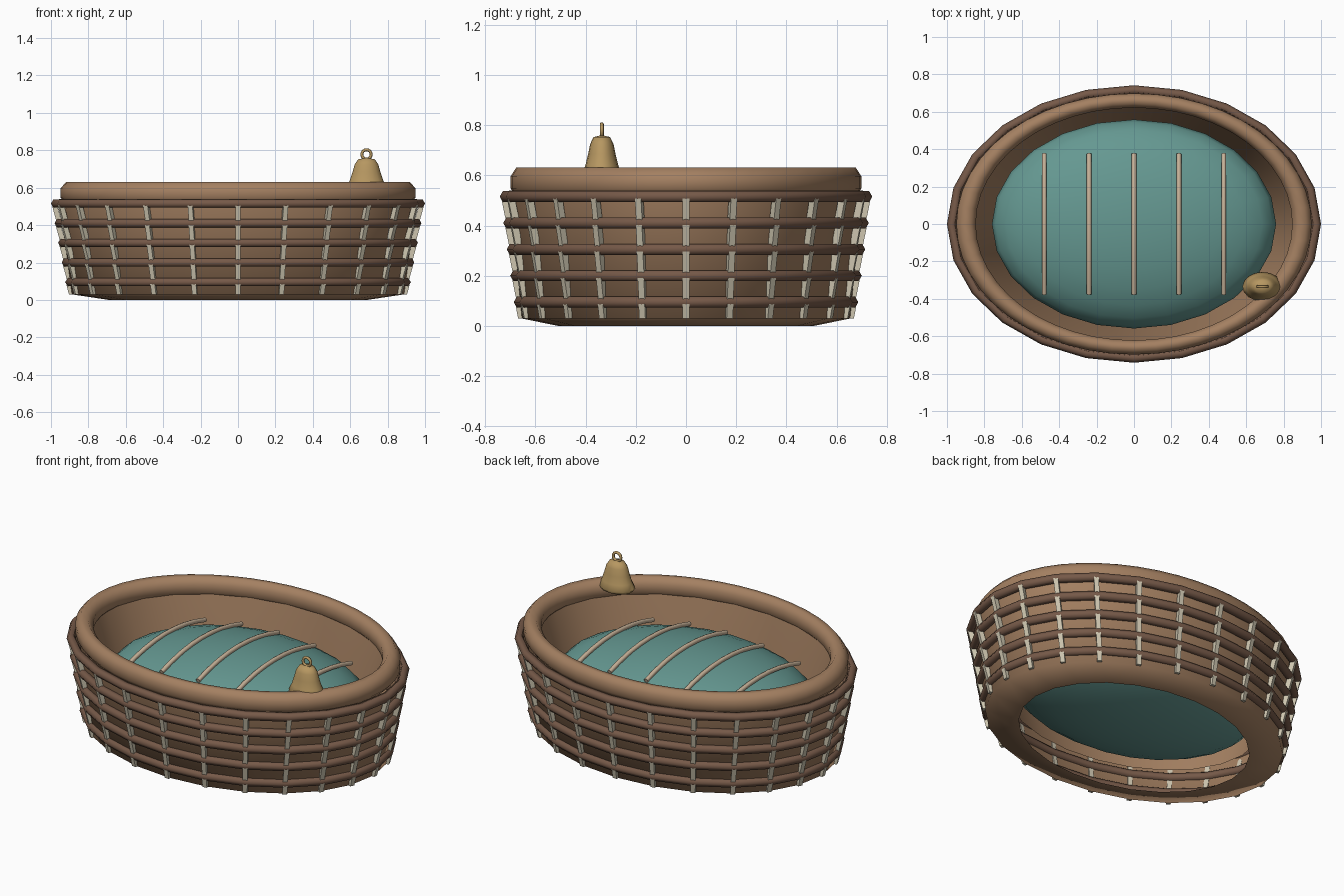
import bpy, bmesh, math
from mathutils import Vector

old = bpy.data.objects.get("Cube")
if old:
    bpy.data.objects.remove(old, do_unlink=True)

OVAL = 0.735   # depth of the oval relative to its width
SIDES = 24


def material(name, r, g, b):
    m = bpy.data.materials.new(name)
    m.use_nodes = True
    m.diffuse_color = (r, g, b, 1)
    shader = next(n for n in m.node_tree.nodes if n.type == 'BSDF_PRINCIPLED')
    shader.inputs["Base Color"].default_value = (r, g, b, 1)
    return m


wicker = material("wicker brown", 0.37, 0.215, 0.12)
cane = material("dark cane", 0.18, 0.10, 0.065)
cream = material("cream stake", 0.61, 0.56, 0.43)
teal = material("teal cloth", 0.13, 0.315, 0.285)
thread = material("tan thread", 0.58, 0.45, 0.32)
brass = material("brass", 0.47, 0.31, 0.12)


def finish(name, bm, mat, angle=None):
    """Turn a bmesh into an object, optionally smooth shaded."""
    mesh = bpy.data.meshes.new(name)
    bm.to_mesh(mesh)
    bm.free()
    mesh.materials.append(mat)
    ob = bpy.data.objects.new(name, mesh)
    bpy.context.collection.objects.link(ob)
    if angle:
        bpy.ops.object.select_all(action='DESELECT')
        ob.select_set(True)
        bpy.context.view_layer.objects.active = ob
        bpy.ops.object.shade_smooth_by_angle(angle=math.radians(angle))
    return ob


def oval_frame(k, sides):
    """Point on the unit oval and its outward direction."""
    a = math.tau * k / sides
    point = Vector((math.cos(a), math.sin(a) * OVAL, 0))
    out = Vector((math.cos(a) * OVAL, math.sin(a), 0)).normalized()
    return point, out


def lathe(name, profile, mat, angle=180, sides=SIDES, core=0, closed=False, at=(0, 0)):
    """Sweep (radius, height) points round an oval; a core radius gives an even tube."""
    bm = bmesh.new()
    rings = []
    for k in range(sides):
        point, out = oval_frame(k, sides)
        rings.append([bm.verts.new(Vector((*at, z)) + (point * core + out * (r - core)
                                                       if core else point * r))
                      for r, z in profile])
    n = len(profile)
    for k in range(sides):
        p, q = rings[k], rings[(k + 1) % sides]
        for i in range(n if closed else n - 1):
            j = (i + 1) % n
            bm.faces.new((p[i], q[i], q[j], p[j]))
    bmesh.ops.remove_doubles(bm, verts=bm.verts[:], dist=1e-5)
    return finish(name, bm, mat, angle)


def section(r, z, width, height, count, turn=0.0):
    """Closed polygon section for a tube."""
    return [(r + width * math.cos(math.tau * (i + turn) / count),
             z + height * math.sin(math.tau * (i + turn) / count))
            for i in range(count)]


# Basket wall with its open underside, and the sloping inner lining
lathe("basket_wall", [(0.69, 0), (0.89, 0.03), (0.958, 0.54)], wicker)
lathe("basket_lining", [(0.87, 0.57), (0.825, 0.42), (0.76, 0.17)], wicker)

# Rolled rim
lathe("basket_rim", section(0.898, 0.572, 0.056, 0.063, 8, 0.5), wicker, sides=48, closed=True)

# Woven hoops
hoops = [(0.975 - 0.019 * i, 0.515 - 0.105 * i) for i in range(5)]
for i, (r, z) in enumerate(hoops):
    lathe(f"woven_hoop_{i + 1}", section(r, z, 0.025, 0.025, 6), cane, core=r, closed=True)

# Stakes: short leaning pieces between the hoops
bm = bmesh.new()
levels = hoops + [(0.892, 0.03)]
for k in range(SIDES):
    point, out = oval_frame(k, SIDES)
    side = Vector((-out.y, out.x, 0))
    for (r1, z1), (r0, z0) in zip(levels, levels[1:]):
        corners = []
        for r, z in ((r0 - 0.002, z0), (r1 + 0.006, z1 - 0.008)):
            c = point * r + Vector((0, 0, z))
            corners += [bm.verts.new(c + side * u * 0.013 + out * v * 0.014)
                        for u, v in ((-1, -1), (1, -1), (1, 1), (-1, 1))]
        lo, hi = corners[:4], corners[4:]
        bm.faces.new(lo)
        bm.faces.new(hi[::-1])
        for i in range(4):
            j = (i + 1) % 4
            bm.faces.new((lo[i], hi[i], hi[j], lo[j]))
bmesh.ops.recalc_face_normals(bm, faces=bm.faces[:])
finish("basket_stakes", bm, cream)

# Cushion
lathe("cushion", [(0.76 * math.sin(math.pi * i / 14), 0.305 - 0.245 * math.cos(math.pi * i / 14))
                  for i in range(15)], teal)

# Quilting threads arched over the cushion
for n in range(-2, 3):
    bm = bmesh.new()
    loops = []
    for i in range(9):
        t = i / 4 - 1
        centre = Vector((n * 0.24, 0.375 * t, 0.558 - 0.0135 * n * n - 0.06 * t * t))
        across = Vector((0, 0.12 * t, 0.375)).normalized()
        loops.append([bm.verts.new(centre + Vector((0.013 * math.cos(a), 0, 0))
                                   + across * 0.013 * math.sin(a))
                      for a in (math.tau * s / 8 for s in range(8))])
    for p, q in zip(loops, loops[1:]):
        for i in range(8):
            j = (i + 1) % 8
            bm.faces.new((p[i], p[j], q[j], q[i]))
    bm.faces.new(loops[0])
    bm.faces.new(loops[-1])
    bmesh.ops.recalc_face_normals(bm, faces=bm.faces[:])
    finish(f"quilting_thread_{n + 3}", bm, thread, 60)

# Bell with its hanging loop
bell_at = (0.687, -0.335)
lathe("bell", [(0, 0.59), (0.095, 0.59), (0.107, 0.606), (0.089, 0.64), (0.074, 0.685),
               (0.063, 0.725), (0.045, 0.752), (0, 0.76)],
      brass, angle=60, sides=16, at=bell_at)
bpy.ops.mesh.primitive_torus_add(major_radius=0.025, minor_radius=0.008,
                                 major_segments=16, minor_segments=8,
                                 location=(*bell_at, 0.778), rotation=(math.pi / 2, 0, 0))
loop = bpy.context.object
loop.name = "bell_loop"
loop.data.materials.append(brass)
bpy.ops.object.shade_smooth()
